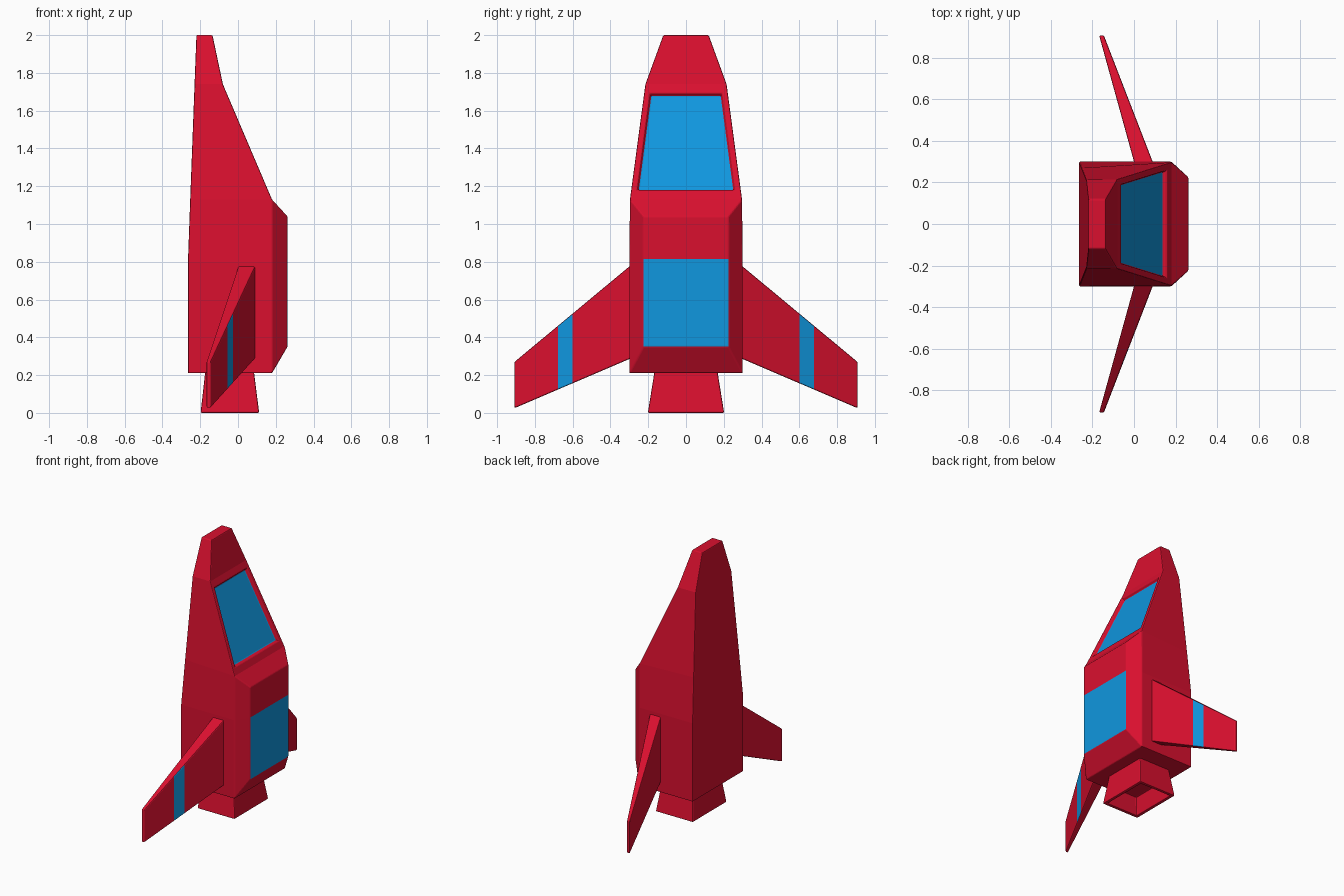
import bpy, bmesh
from mathutils import Vector

if "Cube" in bpy.data.objects:
    bpy.data.objects.remove(bpy.data.objects["Cube"])


def material(name, rgb):
    m = bpy.data.materials.new(name)
    m.diffuse_color = (*rgb, 1)
    m.use_nodes = True
    m.node_tree.nodes["Principled BSDF"].inputs["Base Color"].default_value = m.diffuse_color
    return m


RED = material("red", (0.70, 0.005, 0.028))
BLUE = material("blue", (0.005, 0.31, 0.74))


def loft(rings):
    """Closed skin through a list of four-cornered rings."""
    bm = bmesh.new()
    rows = [[bm.verts.new(p) for p in r] for r in rings]
    for a, b in zip(rows, rows[1:]):
        for i in range(4):
            j = (i + 1) % 4
            bm.faces.new((a[i], a[j], b[j], b[i]))
    bm.faces.new(rows[0])
    bm.faces.new(rows[-1])
    bmesh.ops.recalc_face_normals(bm, faces=bm.faces)
    return bm


def inset(bm, faces, place, thickness=0.01):
    """Inset faces, then place each inner vertex by a rule."""
    bmesh.ops.inset_region(bm, faces=faces, thickness=thickness, use_even_offset=True)
    for v in {v for f in faces for v in f.verts}:
        v.co = place(v.co.copy())


def finish(bm, name, bevel=0.007):
    me = bpy.data.meshes.new(name)
    bmesh.ops.recalc_face_normals(bm, faces=bm.faces)
    bm.to_mesh(me)
    bm.free()
    me.materials.append(RED)
    me.materials.append(BLUE)
    ob = bpy.data.objects.new(name, me)
    bpy.context.collection.objects.link(ob)
    mod = ob.modifiers.new("soft_edges", 'BEVEL')
    mod.width, mod.segments = bevel, 2
    mod.limit_method, mod.angle_limit = 'ANGLE', 0.35
    return ob


# hull: z, back x, back half width, front x, front half width
sections = [(0.21, -0.265, 0.30, 0.18, 0.30),
            (0.80, -0.265, 0.30, 0.18, 0.30),
            (1.13, -0.253, 0.27, 0.18, 0.297),
            (1.74, -0.23, 0.213, -0.08, 0.215),
            (2.00, -0.22, 0.12, -0.135, 0.12)]
hull = loft([[(xb, -wb, z), (xf, -wf, z), (xf, wf, z), (xb, wb, z)]
             for z, xb, wb, xf, wf in sections])
hull.faces.ensure_lookup_table()
front = [f for f in hull.faces if f.normal.x > 0.5]
belly = [f for f in front if f.calc_center_median().z < 1.13]
window = [f for f in front if 1.13 < f.calc_center_median().z < 1.74]


# raised belly, its lower face being the blue panel
def raise_belly(c):
    z = 0.35 if c.z < 0.5 else 0.815 if c.z < 0.95 else 1.04
    return Vector((0.262, 0.225 if c.y > 0 else -0.225, z))


inset(hull, belly, raise_belly)
min(belly, key=lambda f: f.calc_center_median().z).material_index = 1


# sunken cockpit window
def window_rim(c):
    low = c.z < 1.4
    z, w = (1.18, 0.26) if low else (1.692, 0.192)
    x = 0.18 - (z - 1.13) * 0.26 / 0.61
    return Vector((x, w if c.y > 0 else -w, z))


inset(hull, window, window_rim)
sink = Vector((0.92, 0, 0.39)) * 0.02
inset(hull, window, lambda c: c - sink, 0.008)
for f in window:
    f.material_index = 1
finish(hull, "hull", 0.006)

# hollow engine nozzle
nozzle = loft([[(xa, -w, z), (xb, -w, z), (xb, w, z), (xa, w, z)]
               for z, xa, xb, w in ((0.0, -0.198, 0.112, 0.202),
                                    (0.23, -0.172, 0.083, 0.165))])
mouth = [f for f in nozzle.faces if f.normal.z < -0.9]
inset(nozzle, mouth, lambda c: c, 0.025)
inset(nozzle, mouth, lambda c: c + Vector((0, 0, 0.13)), 0.02)
finish(nozzle, "engine_nozzle")

# swept wings with a painted stripe on the front face
for side, label in ((1, "right"), (-1, "left")):
    rings = []
    for y in (0.28, 0.60, 0.678, 0.908):
        t = (y - 0.30) / 0.608
        back, fore = -0.168 * t, 0.09 - 0.235 * t
        top, low = 0.775 - 0.505 * t, 0.285 - 0.26 * t
        rings.append([(back, side * y, low), (fore, side * y, low),
                      (fore, side * y, top), (back, side * y, top)])
    wing = loft(rings)
    for f in wing.faces:
        if f.normal.x > 0.5 and 0.60 < abs(f.calc_center_median().y) < 0.678:
            f.material_index = 1
    finish(wing, label + "_wing")
